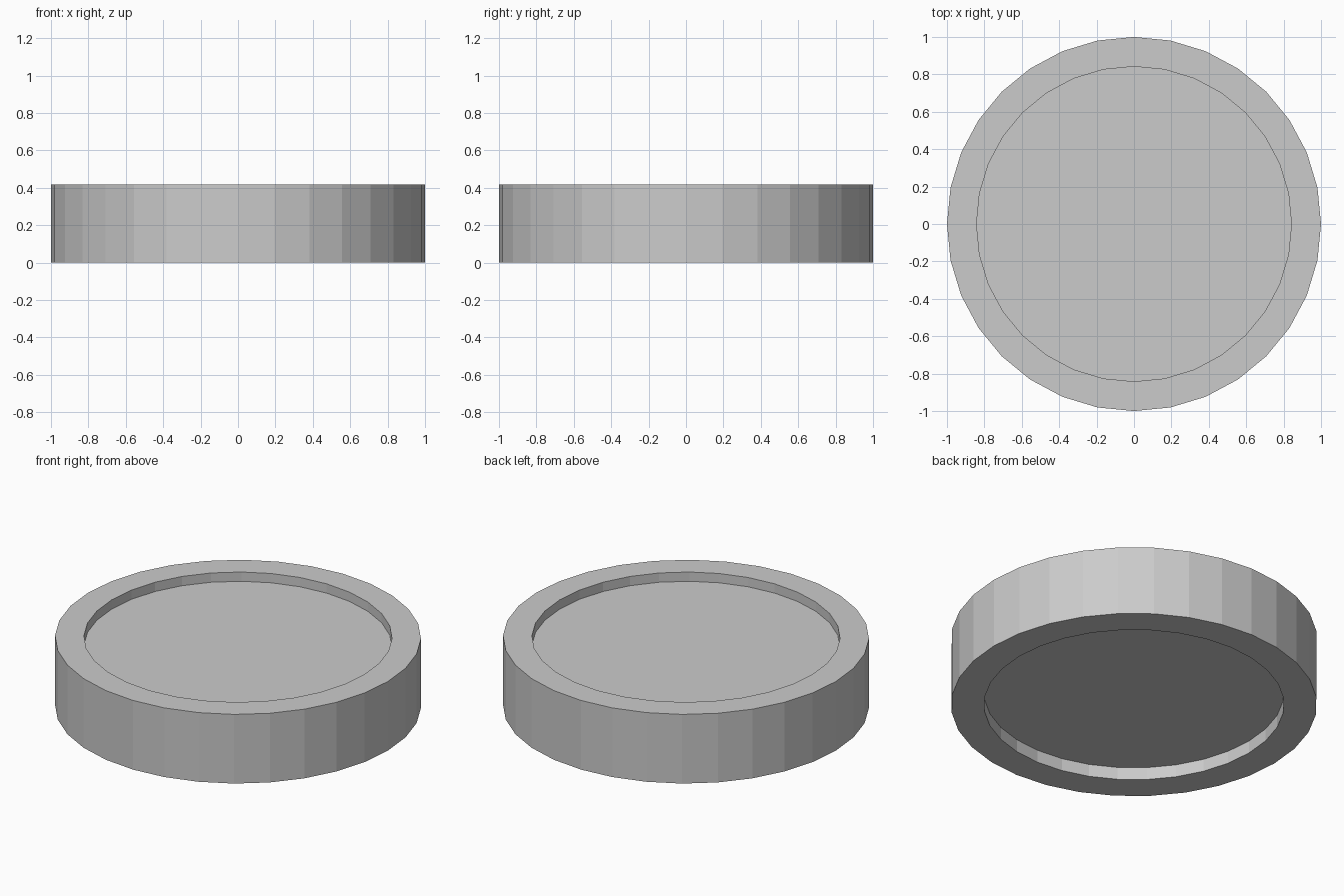
import bpy, bmesh
from math import cos, sin, tau

if "Cube" in bpy.data.objects:
    bpy.data.objects.remove(bpy.data.objects["Cube"])

SIDES = 32
HEIGHT = 0.417

# Closed profile (radius, z) from the bottom recess floor to the top recess floor
PROFILE = [(0.82, 0.075), (0.82, 0.0), (1.0, 0.0),
           (1.0, HEIGHT), (0.842, HEIGHT), (0.842, HEIGHT - 0.056)]


def lathe(name, profile, sides):
    """Turn a profile around z with flat facets and cap both ends."""
    bm = bmesh.new()
    rings = [[bm.verts.new((r * cos(tau * i / sides), r * sin(tau * i / sides), z))
              for i in range(sides)] for r, z in profile]
    for a, b in zip(rings, rings[1:]):
        for i in range(sides):
            j = (i + 1) % sides
            bm.faces.new((a[i], a[j], b[j], b[i]))
    bm.faces.new(rings[0][::-1])
    bm.faces.new(rings[-1])
    bmesh.ops.recalc_face_normals(bm, faces=bm.faces)
    mesh = bpy.data.meshes.new(name)
    bm.to_mesh(mesh)
    bm.free()
    obj = bpy.data.objects.new(name, mesh)
    bpy.context.collection.objects.link(obj)
    return obj


# Round disc with a shallow recess in the top and bottom
lathe("recessed_disc", PROFILE, SIDES)
